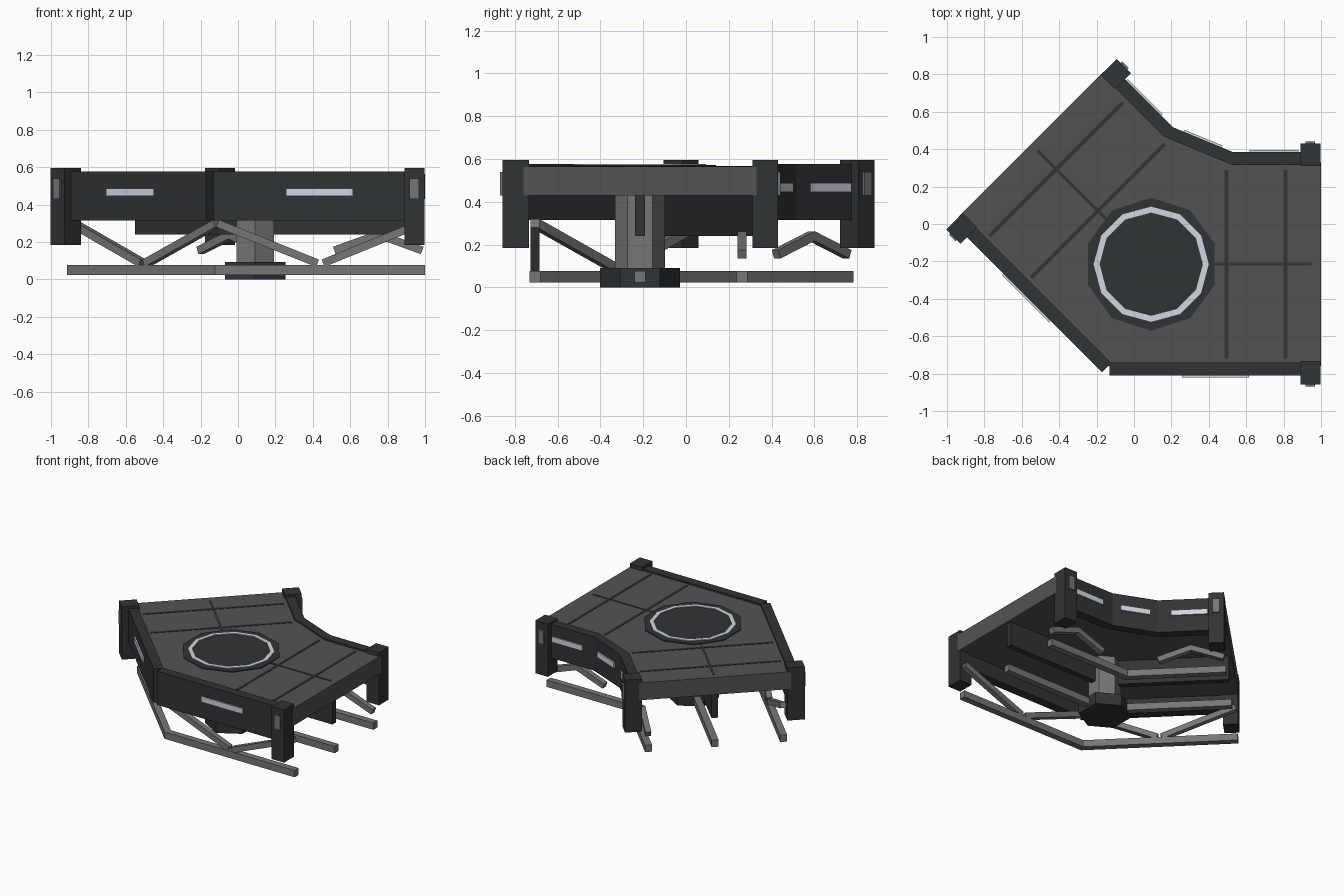
import bpy, bmesh, math
from mathutils import Matrix, Vector

if "Cube" in bpy.data.objects:
    bpy.data.objects.remove(bpy.data.objects["Cube"])

C = Vector((0.092, -0.215))                 # hub centre, on the symmetry line
AX = math.radians(67.5)                     # direction of the symmetry line
N = Vector((math.cos(AX), math.sin(AX)))
U = Vector((N.y, -N.x))
c2, s2 = math.cos(2 * AX), math.sin(2 * AX)
T = Matrix.Translation((C.x, C.y, 0))
R = T @ Matrix(((c2, s2, 0, 0), (s2, -c2, 0, 0), (0, 0, 1, 0), (0, 0, 0, 1))) @ T.inverted()


def material(name, col):
    m = bpy.data.materials.new(name)
    m.diffuse_color = (*col, 1)
    m.use_nodes = True
    m.node_tree.nodes["Principled BSDF"].inputs["Base Color"].default_value = m.diffuse_color
    return m


DARK = material("dark_panel", (0.03, 0.033, 0.035))
DECK = material("deck_grey", (0.085, 0.086, 0.087))
METAL = material("metal_grey", (0.18, 0.18, 0.18))
LIGHT = material("light_strip", (0.62, 0.68, 0.75))


def finish(name, bm, mat, twin=False):
    """Make the object; twin adds the reflected copy on the other arm."""
    if twin:
        d = bmesh.ops.duplicate(bm, geom=bm.verts[:] + bm.edges[:] + bm.faces[:])["geom"]
        for v in d:
            if isinstance(v, bmesh.types.BMVert):
                v.co = R @ v.co
    bmesh.ops.recalc_face_normals(bm, faces=bm.faces[:])
    me = bpy.data.meshes.new(name)
    bm.to_mesh(me)
    bm.free()
    me.materials.append(mat)
    ob = bpy.data.objects.new(name, me)
    bpy.context.collection.objects.link(ob)
    return ob


def prism(name, pts, z0, z1, mat, twin=False):
    bm = bmesh.new()
    f = bm.faces.new([bm.verts.new((p[0], p[1], z0)) for p in pts])
    r = bmesh.ops.extrude_face_region(bm, geom=[f])["geom"]
    bmesh.ops.translate(bm, vec=(0, 0, z1 - z0), verts=[v for v in r if isinstance(v, bmesh.types.BMVert)])
    return finish(name, bm, mat, twin)


def box(name, x0, x1, y0, y1, z0, z1, mat):
    return prism(name, [(x0, y0), (x1, y0), (x1, y1), (x0, y1)], z0, z1, mat, True)


def sym(pts):
    """Close an outline with its own reflection."""
    return [tuple(p) for p in pts] + [tuple((R @ Vector((p[0], p[1], 0))).xy) for p in reversed(pts)]


def on_axis(y):
    """Point of the symmetry line at height y of the straight arm."""
    return (C.x + (y - C.y) * N.x / N.y, y)


def bent_bar(name, y, w, x_end, z0, z1, mat):
    a, b = y - w / 2, y + w / 2
    pa, pb = on_axis(a), on_axis(b)
    half = [pa, (x_end, a), (x_end, b), pb]
    far = [tuple((R @ Vector((*p, 0))).xy) for p in half[1:3]]
    return prism(name, half + far[::-1], z0, z1, mat)


def brace(name, y, p, q):
    """Slanted square bar in the x-z plane."""
    p, q = Vector((p[0], y, p[1])), Vector((q[0], y, q[1]))
    d = q - p
    bm = bmesh.new()
    bmesh.ops.create_cube(bm, size=1, matrix=Matrix.Translation((p + q) / 2)
                          @ Matrix.Rotation(-math.atan2(d.z, d.x), 4, 'Y')
                          @ Matrix.Diagonal((d.length, 0.042, 0.042, 1)))
    finish(name, bm, METAL, True)


def ngon(n, r, start):
    return [(C.x + r * math.cos(start + math.tau * i / n),
             C.y + r * math.sin(start + math.tau * i / n)) for i in range(n)]


# deck slab
prism("deck", sym([on_axis(-0.76), (1.0, -0.76), (1.0, 0.33), (0.525, 0.33)])[:-1], 0.43, 0.565, DECK)

# deck seams
for i, x in enumerate((0.495, 0.81)):
    box(f"cross_seam_{i}", x - 0.01, x + 0.01, -0.72, 0.29, 0.56, 0.568, DARK)
box("long_seam", 0.40, 0.95, -0.223, -0.207, 0.56, 0.568, DARK)

# side walls
box("outer_wall", -0.13, 0.99, -0.81, -0.74, 0.315, 0.577, DARK)
box("inner_wall", 0.525, 0.99, 0.316, 0.386, 0.315, 0.577, DARK)
prism("inner_corner_wall", sym([(0.525, 0.316), (0.525, 0.386)]), 0.315, 0.577, DARK)

# light strips on the walls
box("outer_light", 0.257, 0.615, -0.82, -0.80, 0.445, 0.487, LIGHT)
box("inner_light", 0.617, 0.88, 0.376, 0.396, 0.445, 0.487, LIGHT)
prism("corner_light", sym([C + U * 0.11 + N * 0.71, C + U * 0.11 + N * 0.732]), 0.445, 0.487, LIGHT)

# end posts with small plates
box("outer_post", 0.89, 0.998, -0.858, -0.733, 0.185, 0.595, DARK)
box("inner_post", 0.89, 0.998, 0.31, 0.43, 0.185, 0.595, DARK)
box("outer_post_plate", 0.918, 0.968, -0.868, -0.85, 0.43, 0.54, METAL)
box("inner_post_plate", 0.918, 0.968, 0.42, 0.442, 0.43, 0.54, METAL)

# hub disc on the deck
prism("hub_plate", ngon(10, 0.356, math.pi / 2), 0.555, 0.572, DARK)
bm = bmesh.new()
rings = [[bm.verts.new((*p, z)) for p in ngon(12, r, 0)]
         for r, z in ((0.308, 0.565), (0.308, 0.577), (0.276, 0.577), (0.276, 0.565))]
for k in range(4):
    a, b = rings[k], rings[(k + 1) % 4]
    for i in range(12):
        j = (i + 1) % 12
        bm.faces.new((a[i], a[j], b[j], b[i]))
finish("hub_light_ring", bm, LIGHT)

# support column and foot
prism("column", ngon(6, 0.117, math.pi / 2), 0.08, 0.44, METAL)
prism("foot", ngon(6, 0.187, math.pi / 2), 0.0, 0.092, DARK)

# centre girder and lower rails
bent_bar("centre_girder", C.y, 0.045, 0.98, 0.24, 0.44, DARK)
for label, y in (("outer", -0.706), ("centre", C.y), ("inner", 0.262)):
    bent_bar(f"{label}_rail", y, 0.05, 1.0, 0.023, 0.076, METAL)

# diagonal braces
brace("outer_brace_a", -0.706, (-0.11, 0.30), (0.425, 0.087))
brace("outer_brace_b", -0.706, (0.455, 0.087), (0.98, 0.30))
brace("inner_brace_a", 0.262, (0.515, 0.155), (0.755, 0.242))
brace("inner_brace_b", 0.262, (0.745, 0.242), (0.985, 0.155))
